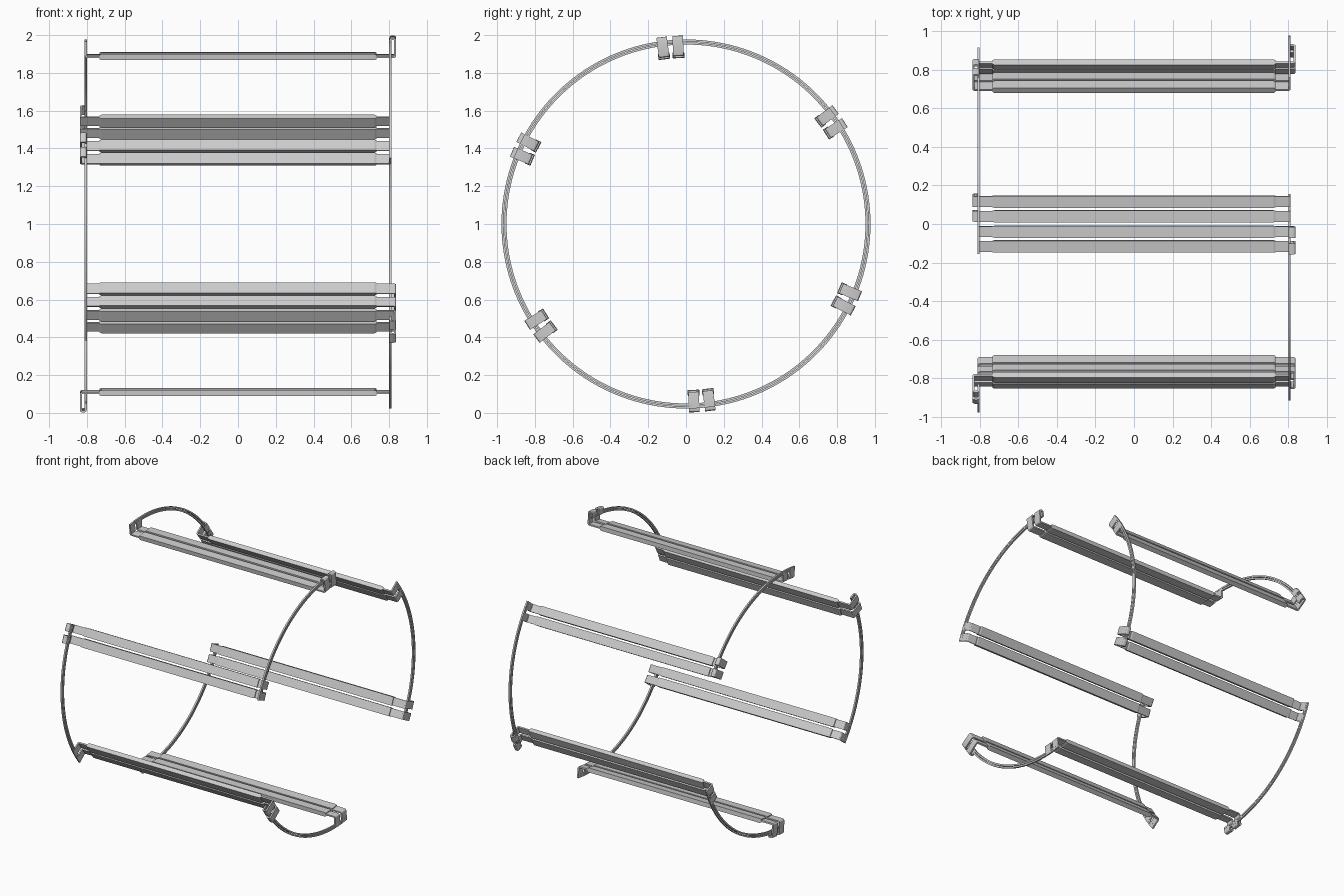
import bpy, bmesh
from math import radians, cos, sin
from mathutils import Vector

if "Cube" in bpy.data.objects:
    bpy.data.objects.remove(bpy.data.objects["Cube"])

CENTRE_Z = 1.0
BAR_W = 0.056      # tangential width of the flat conductor
THICK = 0.011      # conductor thickness
END_X = 0.806      # plane of the end arcs


def place(x, r, t, deg):
    a = radians(deg)
    return Vector((x, r * cos(a) - t * sin(a), CENTRE_Z + r * sin(a) + t * cos(a)))


def loft(name, sections, smooth=False):
    """Skin a list of equal-sized cross-sections and cap both ends."""
    bm = bmesh.new()
    rings = [[bm.verts.new(p) for p in s] for s in sections]
    n = len(rings[0])
    for a, b in zip(rings, rings[1:]):
        for i in range(n):
            j = (i + 1) % n
            bm.faces.new((a[i], a[j], b[j], b[i]))
    bm.faces.new(rings[0])
    bm.faces.new(rings[-1])
    bmesh.ops.recalc_face_normals(bm, faces=bm.faces)
    me = bpy.data.meshes.new(name)
    bm.to_mesh(me)
    bm.free()
    if smooth:
        me.shade_smooth()
        me.set_sharp_from_angle(angle=radians(30))
    ob = bpy.data.objects.new(name, me)
    bpy.context.collection.objects.link(ob)
    return ob


def fillet(points, rad):
    """Round the inner corners of an open path."""
    pts = [Vector(p) for p in points]
    out = [pts[0]]
    for a, b, c in zip(pts, pts[1:], pts[2:]):
        p, q = b + (a - b).normalized() * rad, b + (c - b).normalized() * rad
        for k in range(4):
            u = k / 3
            out.append(p * (1 - u) ** 2 + b * 2 * u * (1 - u) + q * u * u)
    return out + [pts[-1]]


# conductor centre line in (x, radius): end tab, long bar, folded hook
path = fillet([(-END_X, 0.977), (-END_X, 0.895), (0.832, 0.895),
               (0.832, 0.992), (END_X, 0.992), (END_X, 0.948)], 0.009)


def conductor(name, side, deg):
    sections = []
    for i, p in enumerate(path):
        d0 = (p - path[max(i - 1, 0)]).normalized()
        d1 = (path[min(i + 1, len(path) - 1)] - p).normalized()
        d = (d0 + d1).normalized()
        n = Vector((-d.y, d.x)) * THICK / 2
        sections.append([place(side * q.x, q.y, t, deg)
                         for q, t in ((p + n, -BAR_W / 2), (p + n, BAR_W / 2),
                                      (p - n, BAR_W / 2), (p - n, -BAR_W / 2))])
    return loft(name, sections, True)


def sleeve(name, deg):
    """Thicker insulating sleeve around the middle of a bar."""
    sections = []
    for x, g in ((-0.732, 0.004), (-0.722, 0), (0.722, 0), (0.732, 0.004)):
        w, lo, hi = 0.031 - g / 2, 0.879 + g, 0.911 - g
        sections.append([place(x, r, t, deg) for r, t in
                         ((lo, -w), (lo, w), (hi, w), (hi, -w))])
    return loft(name, sections)


def end_arc(name, side, r0, r1, start, stop, steps=32):
    x0, x1 = side * (END_X - 0.006), side * (END_X + 0.006)
    sections = []
    for i in range(steps + 1):
        a = start + (stop - start) * i / steps
        sections.append([place(x, r, 0, a) for x, r in
                         ((x0, r0), (x1, r0), (x1, r1), (x0, r1))])
    return loft(name, sections, True)


# six bar pairs; the hooked end alternates and leads to the next pair
for k in range(6):
    a = 95 + 60 * k
    side = 1 if k % 2 == 0 else -1
    for j, off in enumerate((-2.45, 2.45)):
        conductor(f"conductor_{k}_{j}", side, a + off)
        sleeve(f"bar_sleeve_{k}_{j}", a + off)
    end_arc(f"outer_end_arc_{k}", side, 0.965, 0.977, a - 4, a + 64)
    end_arc(f"inner_end_arc_{k}", side, 0.950, 0.962, a - 4, a + 64)
